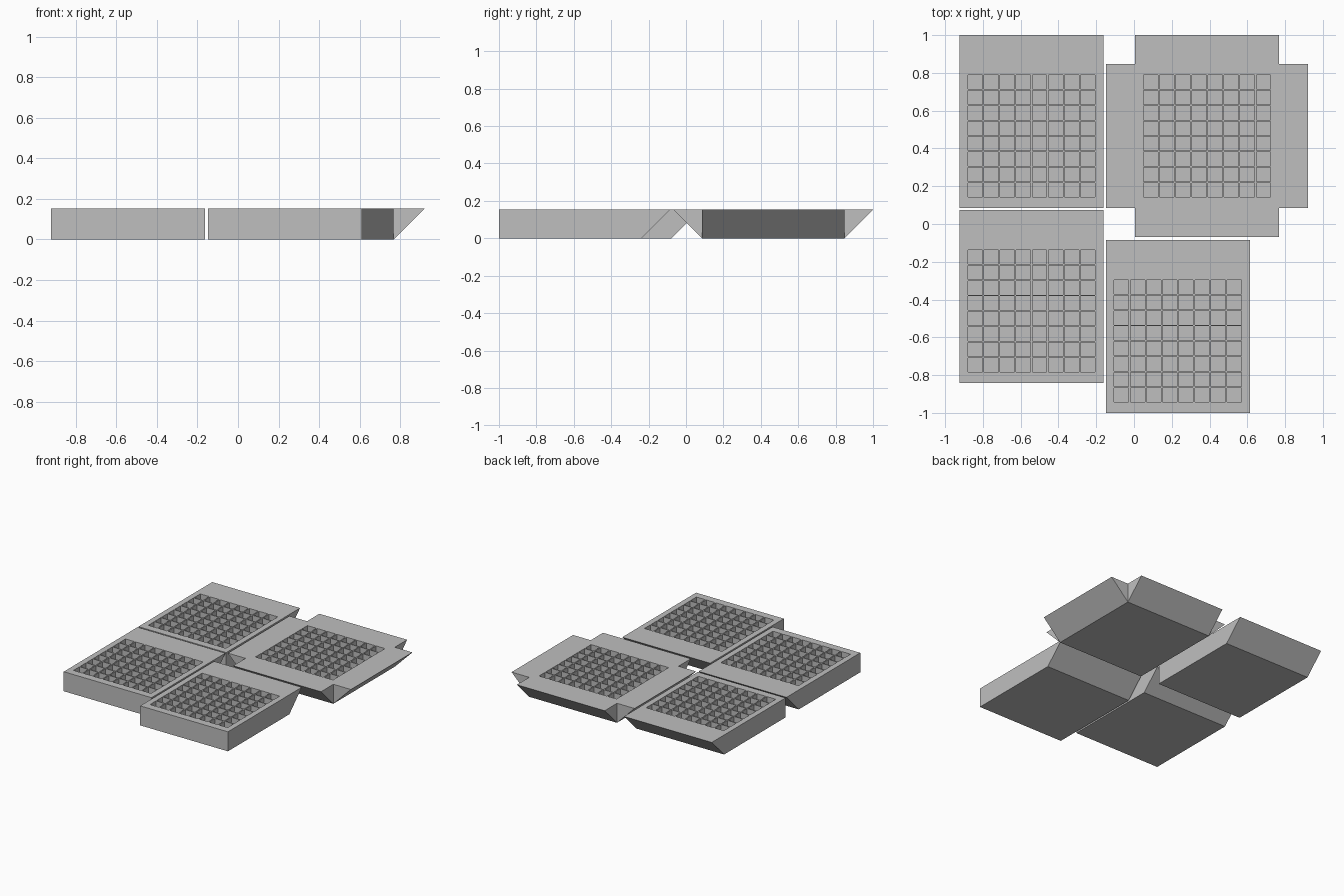
import bpy, bmesh
from mathutils import Vector

if "Cube" in bpy.data.objects:
    bpy.data.objects.remove(bpy.data.objects["Cube"])

HALF = 0.381      # half width of a tile base
H = 0.153         # tile height, also the 45 degree overhang
FLOOR = 0.065     # height of pocket floors
N = 8             # pockets per row
CELL_X, PITCH_X = 0.0765, 0.0853
CELL_Y, PITCH_Y = 0.0740, 0.0816

grey = bpy.data.materials.new("light_grey")
grey.diffuse_color = (0.52, 0.52, 0.52, 1)
grey.use_nodes = True
grey.node_tree.nodes["Principled BSDF"].inputs["Base Color"].default_value = grey.diffuse_color


def breaks(cell, pitch):
    """Grid lines across a tile: edge, start and end of each pocket, edge."""
    first = -((N - 1) * pitch + cell) / 2
    lines = [-HALF]
    for i in range(N):
        lines += [first + i * pitch, first + i * pitch + cell]
    return lines + [HALF]


def tile(name, cx, cy, flared):
    bm = bmesh.new()

    def face(*pts):
        bm.faces.new([bm.verts.new(p) for p in pts])

    # base
    corners = [Vector((x * HALF, y * HALF, 0))
               for x, y in ((-1, -1), (1, -1), (1, 1), (-1, 1))]
    up = Vector((0, 0, H))
    face(*reversed(corners))

    # sides: straight wall or 45 degree overhang (front, right, back, left)
    for k, side in enumerate(("front", "right", "back", "left")):
        a, b = corners[k], corners[(k + 1) % 4]
        if side in flared:
            out = up + (b - a).cross(Vector((0, 0, 1))).normalized() * H
            face(a, b, b + out, a + out)
            face(a + up, a + out, b + out, b + up)
            face(a, a + out, a + up)
            face(b, b + up, b + out)
        else:
            face(a, b, b + up, a + up)

    # top lattice with sunken pockets
    xs, ys = breaks(CELL_X, PITCH_X), breaks(CELL_Y, PITCH_Y)
    drop = Vector((0, 0, FLOOR - H))
    for i in range(len(xs) - 1):
        for j in range(len(ys) - 1):
            q = [Vector((xs[u], ys[v], H)) for u, v in
                 ((i, j), (i + 1, j), (i + 1, j + 1), (i, j + 1))]
            if i % 2 and j % 2:
                face(*[p + drop for p in q])
                for k in range(4):
                    p, r = q[k], q[(k + 1) % 4]
                    face(p, r, r + drop, p + drop)
            else:
                face(*q)

    bmesh.ops.remove_doubles(bm, verts=bm.verts, dist=1e-5)
    mesh = bpy.data.meshes.new(name)
    bm.to_mesh(mesh)
    bm.free()
    mesh.materials.append(grey)
    obj = bpy.data.objects.new(name, mesh)
    obj.location = (cx, cy, 0)
    bpy.context.collection.objects.link(obj)


tile("back_left_tile", -0.543, 0.466, {"back"})
tile("front_left_tile", -0.543, -0.460, {"back"})
tile("back_right_tile", 0.387, 0.466, {"front", "right", "back", "left"})
tile("front_right_tile", 0.232, -0.619, {"back"})
